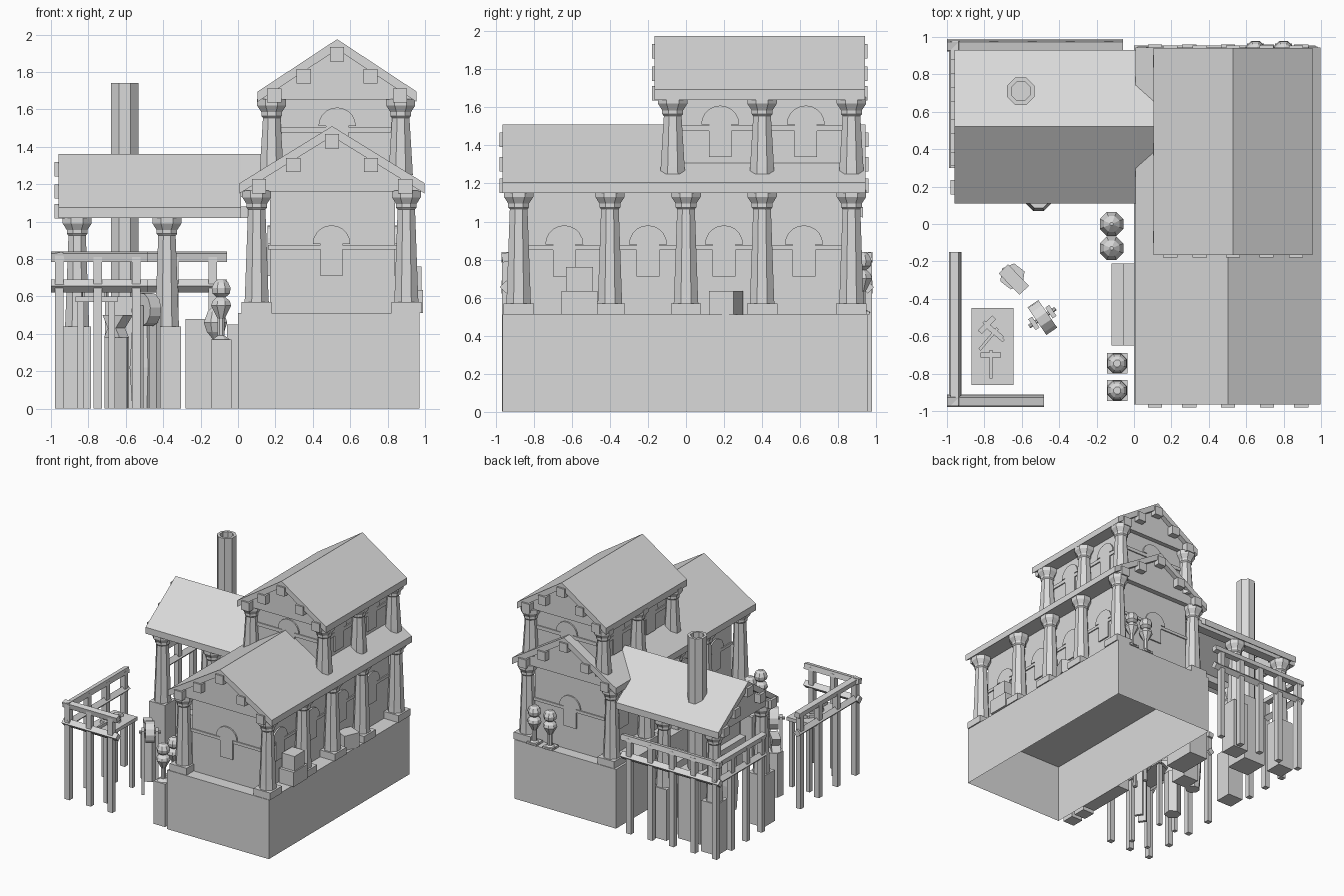
import bpy, bmesh, math
from mathutils import Matrix, Vector

cube = bpy.data.objects.get("Cube")
if cube:
    bpy.data.objects.remove(cube, do_unlink=True)

GREY = (0.7, 0.7, 0.7, 1)
stone = bpy.data.materials.new("pale_stone")
stone.use_nodes = True
stone.diffuse_color = GREY
stone.node_tree.nodes["Principled BSDF"].inputs["Base Color"].default_value = GREY


def make(name, bm):
    bmesh.ops.recalc_face_normals(bm, faces=bm.faces)
    mesh = bpy.data.meshes.new(name)
    bm.to_mesh(mesh)
    bm.free()
    mesh.materials.append(stone)
    obj = bpy.data.objects.new(name, mesh)
    bpy.context.collection.objects.link(obj)
    return obj


def box(name, x, y, z, turn=0, open_bottom=False):
    """Box given by (low, high) pairs, optionally turned about its own z axis."""
    lo, hi = Vector((x[0], y[0], z[0])), Vector((x[1], y[1], z[1]))
    bm = bmesh.new()
    bmesh.ops.create_cube(bm, size=1, matrix=Matrix.Diagonal((*(hi - lo), 1)))
    if open_bottom:
        bm.normal_update()
        bmesh.ops.delete(bm, geom=[f for f in bm.faces if f.normal.z < -0.9], context='FACES')
    obj = make(name, bm)
    obj.location = (lo + hi) / 2
    obj.rotation_euler.z = turn
    return obj


def block(name, x, y, z, sx, sy, turn=0):
    return box(name, (x - sx / 2, x + sx / 2), (y - sy / 2, y + sy / 2), z, turn)


def lathe(name, profile, at, sides=8, phase=math.pi / 8):
    """Turn a (radius, height) profile into a faceted solid."""
    bm = bmesh.new()
    rings = []
    for r, z in profile:
        angles = [phase + math.tau * i / sides for i in range(sides)]
        rings.append([bm.verts.new((r * math.cos(a), r * math.sin(a), z)) for a in angles])
    for a, b in zip(rings, rings[1:]):
        for i in range(sides):
            j = (i + 1) % sides
            bm.faces.new((a[i], a[j], b[j], b[i]))
    bm.faces.new(rings[0])
    bm.faces.new(rings[-1])
    obj = make(name, bm)
    obj.location = at
    return obj


def extrude(name, profile, span, axis):
    """Extrude a (side, height) outline along axis x or y."""
    bm = bmesh.new()
    place = (lambda s, z, t: (s, t, z)) if axis == 'y' else (lambda s, z, t: (t, s, z))
    ends = [[bm.verts.new(place(s, z, t)) for s, z in profile] for t in span]
    bm.faces.new(ends[0])
    bm.faces.new(ends[1])
    n = len(profile)
    for i in range(n):
        j = (i + 1) % n
        bm.faces.new((ends[0][i], ends[0][j], ends[1][j], ends[1][i]))
    return make(name, bm)


def square(s, z, half, tilt=0):
    """Outline of a square bar, tilted about its own axis."""
    r = half * math.sqrt(2)
    corners = [tilt + math.pi * (0.25 + 0.5 * i) for i in range(4)]
    return [(s + r * math.cos(a), z + r * math.sin(a)) for a in corners]


SLAB = 0.055


def slopes(name, mid, half, eave, ridge, span, axis):
    """Two sloping slabs that meet at a ridge."""
    extrude(name, [(mid - half, eave), (mid - half, eave + SLAB), (mid, ridge),
            (mid + half, eave + SLAB), (mid + half, eave), (mid, ridge - SLAB)], span, axis)


def roof(name, mid, half, eave, ridge, span, gable, axis, ends):
    """Slopes with a gable filling and beam ends on the gables."""
    slopes(name + "_roof", mid, half, eave, ridge, span, axis)
    inner = half - 0.02
    extrude(name + "_gable", [(mid - inner, eave + 0.012), (mid + inner, eave + 0.012),
            (mid, ridge - SLAB / 2)], gable, axis)
    for k in (-0.79, -0.42, 0, 0.42, 0.79):
        s, z = mid + k * half, ridge - 0.08 - abs(k) * (ridge - eave - SLAB)
        for end in ends:
            extrude(name + "_beam_end", square(s, z, 0.038), (end - 0.045, end + 0.045), axis)


def column(name, x, y, low, high, r=0.07):
    neck = high - 0.1
    lathe(name, [(r, low), (r * 0.97, low + 0.04), (r * 0.72, neck), (r * 0.85, neck + 0.01),
                 (r * 0.85, neck + 0.03), (r * 1.2, high - 0.035), (r * 1.2, high)], (x, y, 0))


def window(name, s, spring, wall, axis):
    """Raised arch panel with a narrower opening below it."""
    arch = [(s + 0.1 * math.cos(a), spring + 0.1 * math.sin(a))
            for a in (math.pi * i / 10 for i in range(11))]
    span = (wall - 0.012, wall + 0.012)
    extrude(name + "_arch", arch, span, axis)
    low, high = spring - 0.17, spring + 0.01
    extrude(name + "_panel", [(s - 0.06, low), (s + 0.06, low), (s + 0.06, high), (s - 0.06, high)],
            span, axis)


# Plinth, open underneath
box("plinth", (0, 0.97), (-0.965, 0.955), (0, 0.51), open_bottom=True)

# Lower hall
box("lower_walls", (0.17, 0.84), (-0.86, 0.86), (0.51, 1.17))
roof("lower", 0.503, 0.495, 1.15, 1.51, (-0.965, 0.945), (-0.925, 0.905), 'y', (-0.935, 0.915))
box("lower_string_course", (0.16, 0.85), (-0.87, 0.87), (0.85, 0.875))
for x in (0.1, 0.9):
    for y in (-0.88, -0.4, 0, 0.4, 0.87):
        block("column_pedestal", x, y, (0.51, 0.57), 0.16, 0.16)
        column("lower_column", x, y, 0.57, 1.165)
for y in (-0.86, 0.86):
    window("end_window", 0.5, 0.88, y, 'y')
for x in (0.17, 0.84):
    for y in (-0.64, -0.2, 0.2, 0.62):
        window("side_window", y, 0.88, x, 'x')

# Upper hall
box("upper_walls", (0.22, 0.83), (-0.06, 0.86), (1.2, 1.66))
roof("upper", 0.53, 0.425, 1.64, 1.975, (-0.165, 0.94), (-0.125, 0.9), 'y', (-0.135, 0.91))
box("upper_string_course", (0.21, 0.84), (-0.07, 0.87), (1.475, 1.505))
for x in (0.18, 0.87):
    for y in (-0.07, 0.4, 0.87):
        column("upper_column", x, y, 1.25, 1.655)
for y in (-0.06, 0.86):
    window("upper_end_window", 0.53, 1.51, y, 'y')
for x in (0.22, 0.83):
    for y in (0.18, 0.63):
        window("upper_side_window", y, 1.51, x, 'x')

# Open workshop wing, its ridge running into the hall roof
roof("wing", 0.52, 0.41, 1.02, 1.36, (-0.96, 0.015), (-0.925, -0.9), 'x', (-0.935,))
slopes("wing_valley_roof", 0.52, 0.25, 1.131, 1.36, (0.015, 0.24), 'x')
for y in (0.2, 0.84):
    box("wing_eave_beam", (-0.95, 0.05), (y - 0.04, y + 0.04), (1.02, 1.08))
    for x in (-0.86, -0.38):
        block("wing_pedestal", x, y, (0, 0.44), 0.15, 0.15)
        column("wing_column", x, y, 0.44, 1.025)
lathe("chimney", [(0.079, 0.55), (0.079, 1.74), (0.055, 1.74), (0.055, 1.3)], (-0.605, 0.71, 0))
box("forge", (-0.71, -0.5), (0.61, 0.82), (0, 0.6))
box("workbench", (-0.28, -0.1), (0.3, 0.6), (0, 0.48))
lathe("quench_barrel", [(0.06, 0), (0.075, 0.22), (0.06, 0.45)], (-0.51, 0.14, 0))


# Fences
def fence(name, fixed, span, posts, axis):
    extrude(name + "_low_rail", square(fixed, 0.655, 0.024, math.pi / 4), span, axis)
    extrude(name + "_top_rail", square(fixed, 0.812, 0.023, 0.2), span, axis)
    for t in posts:
        x, y = (t, fixed) if axis == 'x' else (fixed, t)
        block(name + "_post", x, y, (0, 0.82), 0.046, 0.046)


STEP = 0.205
fence("back_fence", 0.955, (-1, -0.06), [-0.955 + STEP * i for i in range(5)], 'x')
fence("front_fence", -0.945, (-1, -0.48), [-0.955 + STEP * i for i in range(3)], 'x')
fence("yard_fence", -0.955, (-0.97, -0.15), (-0.19, -0.44, -0.69), 'y')
fence("wing_fence", -0.955, (0.3, 0.98), [0.75 - STEP * i for i in range(3)], 'y')

# Tool table
box("table_top", (-0.87, -0.645), (-0.86, -0.45), (0.57, 0.6))
for x in (-0.84, -0.675):
    for y in (-0.83, -0.48):
        block("table_leg", x, y, (0, 0.57), 0.035, 0.035)
for y, turn in ((-0.56, 0.8), (-0.73, 0), (-0.6, -0.7)):
    spin = Matrix.Rotation(turn, 3, 'Z')
    for name, off, sx, sy in (("tool_handle", -0.02, 0.016, 0.15), ("tool_head", 0.03, 0.11, 0.028)):
        p = spin @ Vector((0, off, 0))
        block(name, -0.765 + p.x, y + p.y, (0.6, 0.625), sx, sy, turn)

# Anvil on a block
lathe("anvil_block", [(0.07, 0), (0.07, 0.38)], (-0.65, -0.28, 0), 6)
anvil = extrude("anvil", [(-0.06, 0.38), (0.06, 0.38), (0.03, 0.43), (0.09, 0.5), (-0.07, 0.5), (-0.03, 0.43)],
                (-0.035, 0.035), 'y')
anvil.location = (-0.65, -0.29, 0)
anvil.rotation_euler.z = -0.8

# Grindstone on a stand
TURN = 0.6
for name, r, half, sides in (("grindstone", 0.09, 0.035, 12), ("grindstone_axle", 0.012, 0.085, 8)):
    part = lathe(name, [(r, -half), (r, half)], (-0.49, -0.5, 0.53), sides)
    part.rotation_euler = (math.pi / 2, 0, TURN + math.pi / 2)
for side in (-0.055, 0.055):
    p = Matrix.Rotation(TURN, 3, 'Z') @ Vector((side, 0, 0))
    block("grindstone_leg", -0.49 + p.x, -0.5 + p.y, (0, 0.55), 0.025, 0.07, TURN)

# Shrubs and steps beside the plinth
for y in (0, -0.13):
    lathe("shrub_stem", [(0.02, 0), (0.015, 0.4)], (-0.12, y, 0))
    lathe("shrub_crown", [(0.015, 0.37), (0.05, 0.41), (0.068, 0.46), (0.045, 0.52), (0.01, 0.55)], (-0.12, y, 0))
box("low_step", (-0.12, -0.06), (-0.65, -0.21), (0, 0.22))
box("high_step", (-0.06, 0), (-0.65, -0.21), (0, 0.45))


# Busts by the plinth and on the back ledge
def bust(x, y, z):
    lathe("bust_body", [(0.05, z), (0.02, z + 0.02), (0.02, z + 0.11), (0.058, z + 0.18),
                        (0.05, z + 0.205), (0.02, z + 0.23)], (x, y, 0))
    lathe("bust_head", [(0.025, z + 0.225), (0.05, z + 0.245), (0.055, z + 0.275),
                        (0.04, z + 0.305), (0.02, z + 0.32)], (x, y, 0))


for y in (-0.745, -0.89):
    block("bust_stand", -0.09, y, (0, 0.37), 0.11, 0.11)
    bust(-0.09, y, 0.37)
for x in (0.65, 0.8):
    block("ledge_base", x, 0.92, (0.51, 0.53), 0.09, 0.09)
    bust(x, 0.925, 0.52)

# Crates on the side ledge
block("large_crate", 0.92, -0.56, (0.51, 0.635), 0.14, 0.19)
block("top_crate", 0.92, -0.56, (0.635, 0.76), 0.12, 0.14)
block("turned_crate", 0.9, 0.21, (0.51, 0.635), 0.13, 0.14, -0.4)
